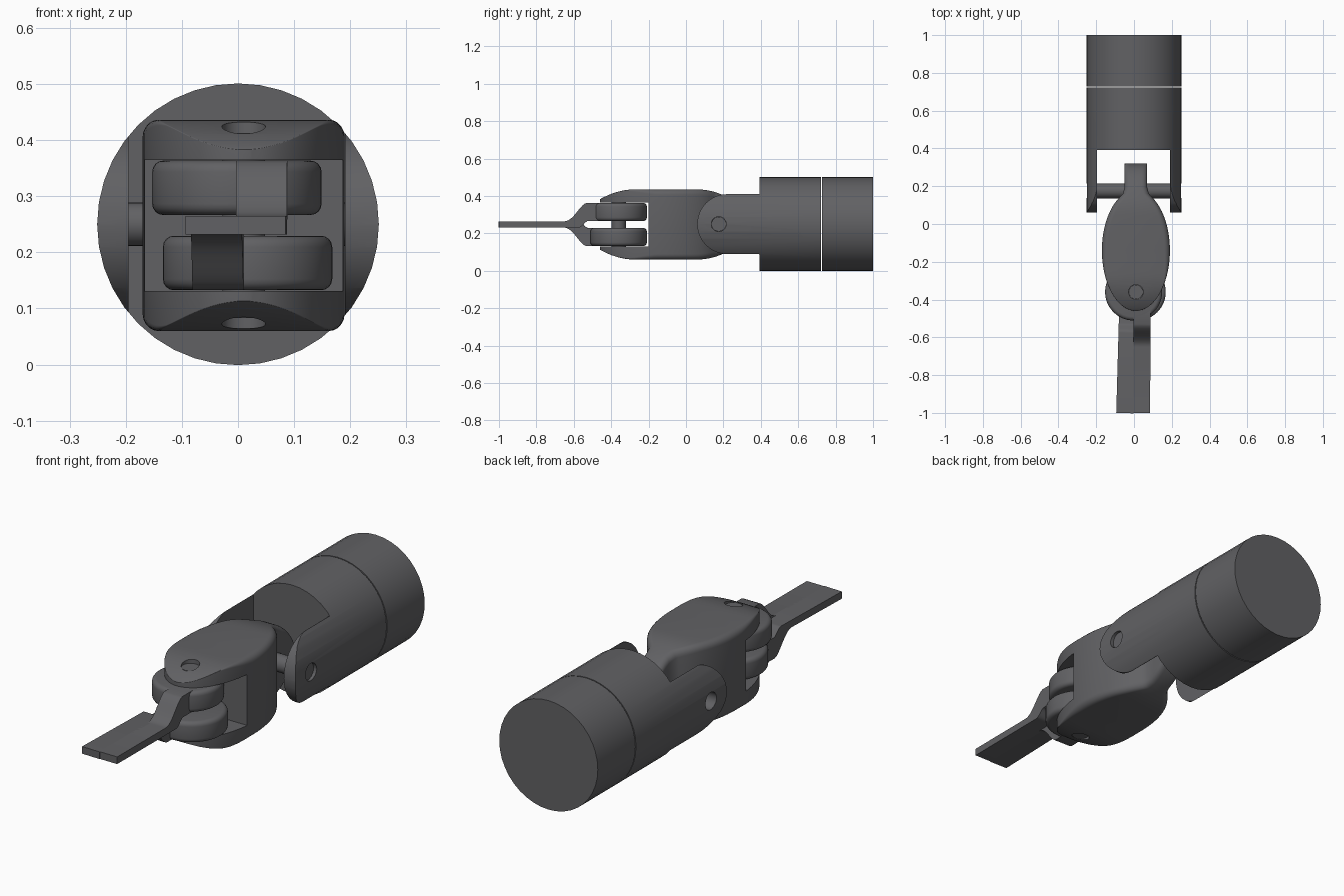
import bpy, bmesh
from math import sin, cos, pi, sqrt
from mathutils import Matrix, Vector

if "Cube" in bpy.data.objects:
    bpy.data.objects.remove(bpy.data.objects["Cube"], do_unlink=True)

MID = 0.25           # height of the barrel axis
PALM_Z = 0.248       # middle height of the palm and fingers
PALM_X = 0.01        # palm and finger pivot
PIVOT_Y = -0.36
WRIST_Y = 0.175
ALIGN = {"x": Matrix.Rotation(pi / 2, 4, "Y"),
         "y": Matrix.Rotation(pi / 2, 4, "X"),
         "z": Matrix.Identity(4)}

# Dark grey finish shared by every part
DARK = (0.12, 0.12, 0.127, 1)
finish = bpy.data.materials.new("dark_grey")
finish.use_nodes = True
finish.diffuse_color = DARK
finish.node_tree.nodes["Principled BSDF"].inputs["Base Color"].default_value = DARK


def make(name, bm):
    bmesh.ops.recalc_face_normals(bm, faces=bm.faces)
    mesh = bpy.data.meshes.new(name)
    bm.to_mesh(mesh)
    bm.free()
    mesh.materials.append(finish)
    ob = bpy.data.objects.new(name, mesh)
    bpy.context.collection.objects.link(ob)
    return ob


def cylinder(name, axis, radius, length, centre, segments=40):
    bm = bmesh.new()
    bmesh.ops.create_cone(bm, cap_ends=True, segments=segments, radius1=radius,
                          radius2=radius, depth=length,
                          matrix=Matrix.Translation(centre) @ ALIGN[axis])
    return make(name, bm)


def box(name, size, centre):
    bm = bmesh.new()
    bmesh.ops.create_cube(bm, size=1, matrix=Matrix.Translation(centre)
                          @ Matrix.Diagonal((*size, 1)))
    return make(name, bm)


def extrude_x(name, profile, x0, x1):
    # extrudes a (y, z) outline sideways
    bm = bmesh.new()
    face = bm.faces.new([bm.verts.new((x0, y, z)) for y, z in profile])
    out = bmesh.ops.extrude_face_region(bm, geom=[face])["geom"]
    bmesh.ops.translate(bm, vec=(x1 - x0, 0, 0),
                        verts=[v for v in out if isinstance(v, bmesh.types.BMVert)])
    return make(name, bm)


def activate(ob):
    bpy.ops.object.select_all(action="DESELECT")
    ob.select_set(True)
    bpy.context.view_layer.objects.active = ob


def boolean(ob, cutter, operation="DIFFERENCE"):
    mod = ob.modifiers.new("cut", "BOOLEAN")
    mod.object, mod.operation, mod.solver = cutter, operation, "EXACT"
    activate(ob)
    bpy.ops.object.modifier_apply(modifier=mod.name)
    bpy.data.objects.remove(cutter, do_unlink=True)


def smooth(ob):
    activate(ob)
    bpy.ops.object.shade_smooth_by_angle(angle=pi / 6)


# Rear cap and forked barrel, with a hairline seam between them
smooth(cylinder("rear_cap", "y", 0.251, 0.273, (0, 0.8635, MID)))
fork = cylinder("fork_barrel", "y", 0.251, 0.684, (0, 0.38, MID))
boolean(fork, box("slot", (0.386, 0.8, 1), (-0.002, -0.007, MID)))
outline = [(0.22 - 0.16 * sin(i * pi / 24), MID + 0.16 * cos(i * pi / 24))
           for i in range(25)]
outline += [(0.39, 0.09), (0.39, -0.1), (0.8, -0.1),
            (0.8, 0.6), (0.39, 0.6), (0.39, 0.41)]
boolean(fork, extrude_x("outline", outline, -0.4, 0.4), "INTERSECT")
boolean(fork, cylinder("hole", "x", 0.04, 1, (0, WRIST_Y, MID), 24))
smooth(fork)
smooth(cylinder("wrist_pin", "x", 0.039, 0.435, (0.0175, WRIST_Y, MID), 24))


# Palm: rounded sections lofted along y, an oval flowing into a narrow tang
def half_width(y):
    oval = 0.18 * sqrt(max(0, 1 - ((y + 0.14) / 0.32) ** 2))
    if y < 0:
        return max(oval, 0.012)
    blend = max(0, 1 - abs(oval - 0.06) / 0.03)
    return max(oval, 0.06) + 0.0075 * blend ** 2


def half_height(y):
    if y < -0.27:
        return 0.188 - 0.053 * ((y + 0.27) / 0.19) ** 2
    if y > 0.05:
        return 0.188 * sqrt(max(0.001, 1 - ((y - 0.05) / 0.27) ** 2))
    return 0.188


def section(y):
    w, h = half_width(y), half_height(y)
    # the rounding fades to a crisp edge toward the front tip
    fade = min(1, max(0.05, (y + 0.36) / 0.2))
    r = min(0.03 * fade, 0.5 * w, 0.8 * h)
    points = []
    for k, (sx, sz) in enumerate([(1, 1), (-1, 1), (-1, -1), (1, -1)]):
        for i in range(6):
            a = (k + i / 5) * pi / 2
            points.append((PALM_X + sx * (w - r) + r * cos(a), y,
                           PALM_Z + sz * (h - r) + r * sin(a)))
    return points


stations = [-0.14 - 0.32 * cos(i * pi / 36) for i in range(33)]
stations += [0.05 + 0.27 * sin(i * pi / 28) for i in range(5, 15)]
stations.sort()
bm = bmesh.new()
rings = [[bm.verts.new(p) for p in section(y)] for y in stations]
for a, b in zip(rings, rings[1:]):
    for i in range(len(a)):
        j = (i + 1) % len(a)
        bm.faces.new((a[i], a[j], b[j], b[i]))
bm.faces.new(rings[0])
bm.faces.new(rings[-1])
palm = make("palm", bm)
boolean(palm, box("finger_slot", (1, 0.6, 0.234), (0, -0.5, PALM_Z)))
boolean(palm, cylinder("hole", "z", 0.039, 1, (PALM_X, PIVOT_Y, MID), 24))
smooth(palm)
smooth(cylinder("finger_pin", "z", 0.038, 0.33, (PALM_X, PIVOT_Y, PALM_Z), 24))


# Fingers: a rounded knuckle disc and a strip that bends to the middle plane
def finger(side, up, disc_x, strip_x, turn):
    disc = cylinder(side + "_knuckle", "z", 0.151, 0.097,
                    (disc_x, PIVOT_Y, PALM_Z + up * 0.067), 48)
    bevel = disc.modifiers.new("rounding", "BEVEL")
    bevel.width, bevel.segments = 0.02, 4
    bevel.limit_method, bevel.angle_limit = "ANGLE", pi / 3
    activate(disc)
    bpy.ops.object.modifier_apply(modifier=bevel.name)
    smooth(disc)

    # S-bends on the outer and inner faces of the strip
    steps = [i / 10 for i in range(11)]
    ease = [(1 - cos(pi * t ** 0.85)) / 2 for t in steps]
    outer = [(-0.53 - 0.12 * t, 0.1155 - 0.099 * e) for t, e in zip(steps, ease)]
    inner = [(-0.525 - 0.05 * t, 0.0185 - 0.035 * e) for t, e in zip(steps, ease)]
    profile = ([(-0.45, 0.1155)] + outer + [(-1.0, 0.0165), (-1.0, -0.0165)]
               + inner[::-1] + [(-0.45, 0.0185)])
    strip = extrude_x(side + "_finger", [(y, PALM_Z + up * z) for y, z in profile],
                      strip_x, strip_x + 0.091)
    pivot = Vector((strip_x, -0.5, 0))
    strip.data.transform(Matrix.Translation(pivot) @ Matrix.Rotation(turn, 4, "Z")
                         @ Matrix.Translation(-pivot))
    smooth(strip)


finger("upper", 1, -0.002, -0.003, -0.006)
finger("lower", -1, 0.017, -0.08, -0.028)
